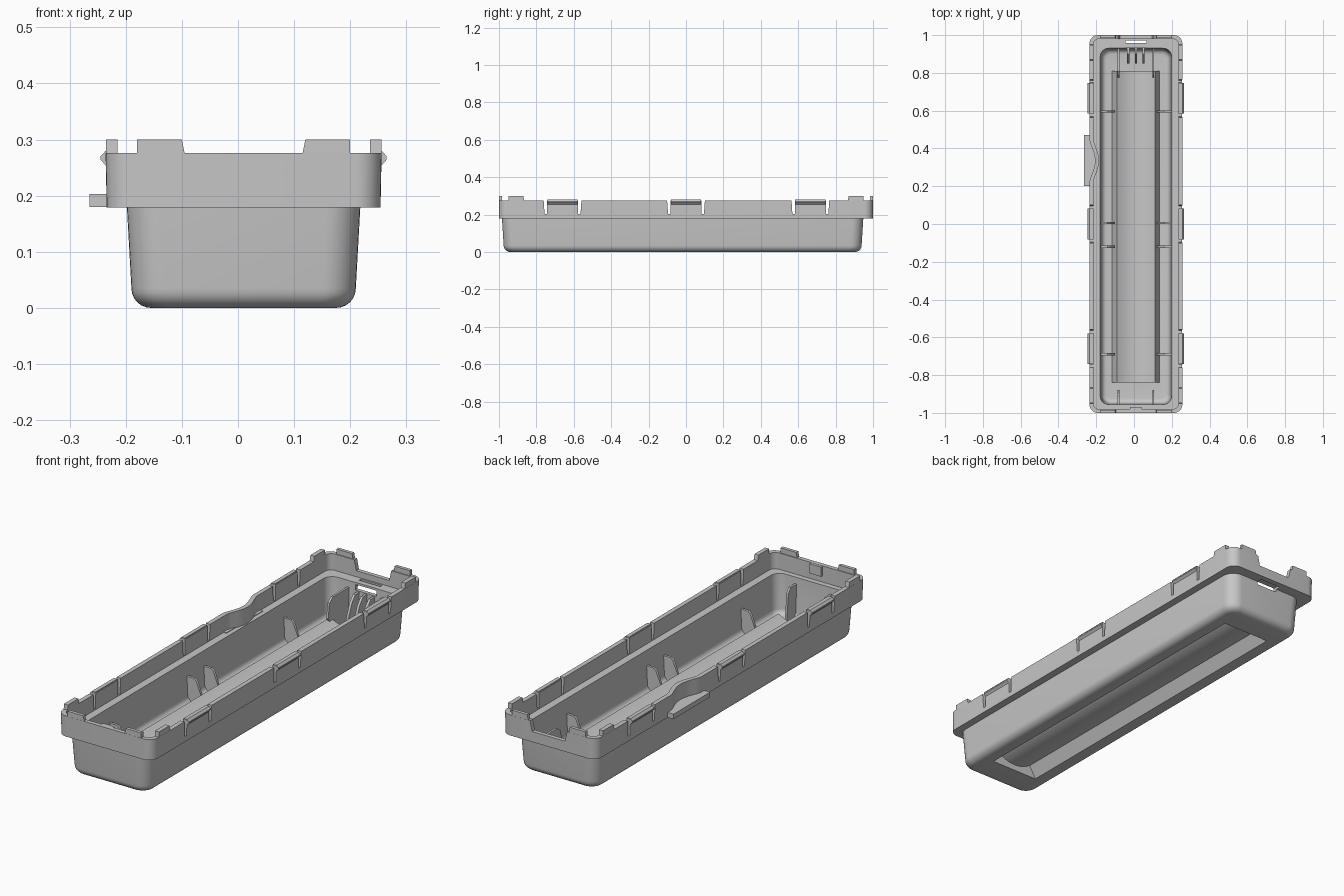
import bpy, bmesh
from math import sin, cos, pi

cube = bpy.data.objects.get("Cube")
if cube:
    bpy.data.objects.remove(cube, do_unlink=True)

GREY = (0.57, 0.57, 0.57, 1)
mat = bpy.data.materials.new("plain grey plastic")
mat.use_nodes = True
mat.diffuse_color = GREY
bsdf = mat.node_tree.nodes["Principled BSDF"]
bsdf.inputs["Base Color"].default_value = GREY
bsdf.inputs["Roughness"].default_value = 0.6

CX = 0.01          # centre line of the tray


def finish(name, bm):
    bmesh.ops.recalc_face_normals(bm, faces=bm.faces)
    mesh = bpy.data.meshes.new(name)
    bm.to_mesh(mesh)
    bm.free()
    mesh.materials.append(mat)
    obj = bpy.data.objects.new(name, mesh)
    bpy.context.collection.objects.link(obj)
    return obj


def loft(name, rings):
    """Closed skin through a list of point rings, capped at both ends."""
    bm = bmesh.new()
    loops = [[bm.verts.new(p) for p in ring] for ring in rings]
    n = len(loops[0])
    for a, b in zip(loops, loops[1:]):
        for i in range(n):
            j = (i + 1) % n
            bm.faces.new((a[i], a[j], b[j], b[i]))
    bm.faces.new(loops[0][::-1])
    bm.faces.new(loops[-1])
    return finish(name, bm)


def prism(name, axis, profile, start, end):
    """Extrude an (across, z) profile along the x or y axis."""
    def place(u, z, t):
        return (t, u, z) if axis == "X" else (u, t, z)
    return loft(name, [[place(u, z, t) for u, z in profile] for t in (start, end)])


def box(name, x0, x1, y0, y1, z0, z1):
    return prism(name, "Y", [(x0, z0), (x1, z0), (x1, z1), (x0, z1)], y0, y1)


def ring(cy, hw, hl, r, z, dent=0.0):
    """Rounded rectangle with an optional thumb dent in the right side."""
    pts = []
    for k, (sx, sy) in enumerate([(1, 1), (-1, 1), (-1, -1), (1, -1)]):
        if k == 2:
            for i in range(15):
                t = i / 14
                push = dent * sin(pi * t) ** 1.3
                pts.append((CX - hw + push, 0.445 - 0.22 * t, z))
        for i in range(9):
            a = (k + i / 8) * pi / 2
            pts.append((CX + sx * (hw - r) + r * cos(a),
                        cy + sy * (hl - r) + r * sin(a), z))
    return pts


def combine(target, tools, operation):
    for tool in tools:
        mod = target.modifiers.new("cut", "BOOLEAN")
        mod.operation = operation
        mod.solver = "EXACT"
        mod.object = tool
    deps = bpy.context.evaluated_depsgraph_get()
    mesh = bpy.data.meshes.new_from_object(target.evaluated_get(deps))
    target.modifiers.clear()
    target.data = mesh
    for tool in tools:
        bpy.data.objects.remove(tool, do_unlink=True)


# Tray shell: up the outside, over the rim, down the inside
rings = []
for i in range(7):
    a = i / 6 * pi / 2
    inset = 0.035 * (1 - sin(a))
    rings.append(ring(-0.018, 0.2 - inset, 0.957 - inset, 0.06 - inset * 0.7,
                      0.035 * (1 - cos(a))))
rings += [
    ring(-0.018, 0.208, 0.966, 0.06, 0.179),
    ring(0, 0.244, 0.999, 0.045, 0.179, 0.03),
    ring(0, 0.246, 1.0, 0.045, 0.276, 0.03),
    ring(0, 0.225, 0.98, 0.03, 0.276, 0.03),
    ring(0, 0.225, 0.98, 0.03, 0.2, 0.03),
    ring(-0.0125, 0.189, 0.943, 0.045, 0.2),
]
for i in range(6):
    a = i / 5 * pi / 2
    inset = 0.025 * (1 - cos(a))
    rings.append(ring(-0.0125, 0.181 - inset, 0.937 - inset, 0.045 - inset * 0.7,
                      0.04 - 0.025 * sin(a)))
tray = loft("tray_shell", rings)


# Raised cradle: sloping sides with a hollow, rounded trough between them
def cradle(base, crown, foot, ridge, trough):
    pts = [(CX + base, foot)]
    for i in range(17):
        t = 1 - i / 8
        pts.append((CX + t * crown, trough + (ridge - trough) * t * t))
    return pts + [(CX - base, foot)]


combine(tray, [prism("cradle_top", "Y", cradle(0.13, 0.1, 0.007, 0.072, 0.042), -0.84, 0.81)],
        "UNION")
cutters = [prism("cradle_below", "Y", cradle(0.135, 0.09, -0.02, 0.057, 0.028), -0.83, 0.8)]

# Tapered slots beside the snap tabs, the rear notch and the opening below it
TABS = (-0.66, 0.0, 0.665)
for y in TABS:
    for s in (-1, 1):
        slot = [(y + s * 0.082, 0.32), (y + s * 0.083, 0.203),
                (y + s * 0.096, 0.203), (y + s * 0.104, 0.32)]
        cutters.append(prism("slot_left", "X", slot, 0.228, 0.29))
        cutters.append(prism("slot_right", "X", slot, -0.27, -0.208))
cutters.append(prism("rear_notch", "Y", [(-0.075, 0.228), (0.095, 0.228), (0.115, 0.32),
                                         (-0.095, 0.32)], 0.96, 1.05))
cutters.append(box("rear_opening", -0.045, 0.065, 0.92, 0.972, 0.165, 0.22))
combine(tray, cutters, "DIFFERENCE")
parts = [tray]

# Thin bar crossing the rear opening
parts.append(box("rear_bar", -0.047, 0.067, 0.932, 0.958, 0.19, 0.2))

# Parts repeated on both long sides
for s, side in ((1, "left"), (-1, "right")):
    def at(u):
        return CX + s * u

    # Snap hooks on the tabs
    hook = [(0.228, 0.255), (0.244, 0.252), (0.255, 0.264), (0.255, 0.27),
            (0.246, 0.28), (0.228, 0.28)]
    for y in TABS:
        parts.append(prism("snap_hook_" + side, "Y", [(at(u), z) for u, z in hook],
                           y - 0.081, y + 0.081))
    # Cross ribs against the inner walls
    rib = [(0.183, 0.04), (0.188, 0.13), (0.15, 0.13), (0.138, 0.12),
           (0.113, 0.06), (0.117, 0.022), (0.125, 0.013), (0.162, 0.013)]
    for y in (-0.69, -0.12, 0.005, 0.595):
        parts.append(prism("wall_rib_" + side, "Y", [(at(u), z) for u, z in rib],
                           y - 0.006, y + 0.006))
    # Upright fins inside both ends
    x = at(0.092)
    fin = [(0.927, 0.04), (0.932, 0.17), (0.81, 0.17), (0.785, 0.15), (0.775, 0.08),
           (0.82, 0.013), (0.905, 0.013)]
    parts.append(prism("rear_fin_" + side, "X", fin, x - 0.005, x + 0.005))
    fin = [(-0.952, 0.04), (-0.957, 0.17), (-0.91, 0.17), (-0.895, 0.15), (-0.88, 0.013),
           (-0.93, 0.013)]
    parts.append(prism("front_fin_" + side, "X", fin, x - 0.005, x + 0.005))
    # Raised lugs near the corners
    for e, end in ((1, "rear"), (-1, "front")):
        lug = [(0.19, 0.27), (0.19, 0.3), (0.11, 0.3), (0.104, 0.27)]
        parts.append(prism(end + "_lug_" + side, "Y", [(at(u), z) for u, z in lug],
                           e * 0.984, e * 0.9995))
        lug = [(0.95, 0.27), (0.948, 0.3), (0.87, 0.3), (0.864, 0.27)]
        parts.append(prism(end + "_side_lug_" + side, "X", [(e * y, z) for y, z in lug],
                           at(0.225), at(0.2455)))

# Three small latch fins at the rear
for x in (-0.03, 0.01, 0.05):
    fin = [(0.926, 0.04), (0.931, 0.16), (0.9, 0.16), (0.875, 0.13), (0.85, 0.07),
           (0.85, 0.013), (0.905, 0.013)]
    parts.append(prism("latch_fin", "X", fin, x - 0.006, x + 0.006))

# Small catch inside the front wall
parts.append(box("front_catch", -0.02, 0.04, -0.985, -0.968, 0.23, 0.275))

# Thumb plate under the dent
parts.append(box("thumb_plate", -0.265, -0.2, 0.2, 0.47, 0.18, 0.203))

# Smooth the curves, keep edges sharp
bpy.ops.object.select_all(action="DESELECT")
for obj in parts:
    obj.select_set(True)
bpy.context.view_layer.objects.active = tray
bpy.ops.object.shade_smooth_by_angle(angle=pi / 6)
